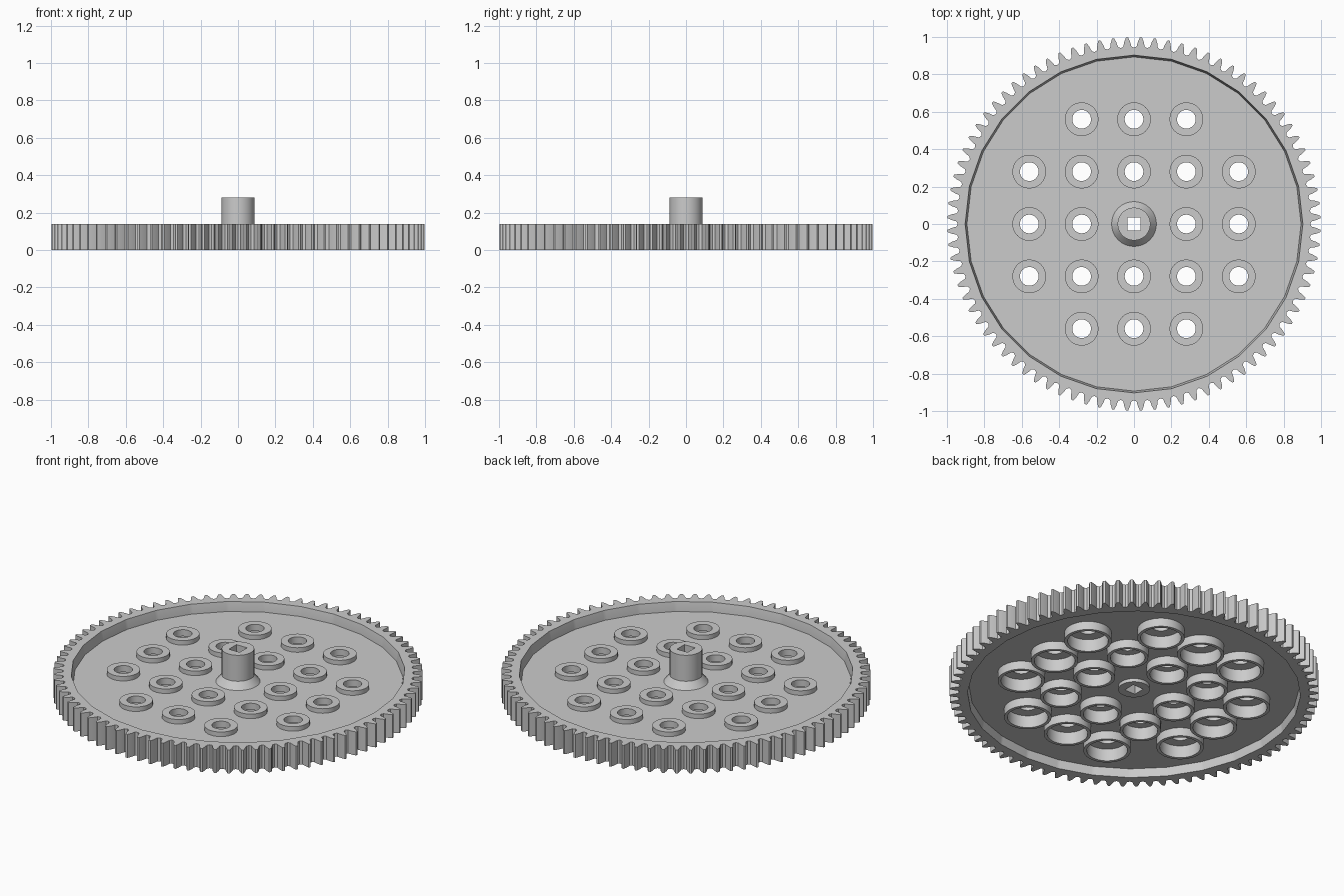
import bpy, bmesh
from math import pi, cos, sin, radians

if "Cube" in bpy.data.objects:
    bpy.data.objects.remove(bpy.data.objects["Cube"])

TEETH, PER = 84, 6
PITCH = 0.28
FLOOR, UNDER = 0.085, 0.05      # top and underside of the web


def polygon_loop(r, z, count, sides=None, rot=0.0):
    """Points on a regular polygon outline, sampled at count angles."""
    sides = sides or count
    step = 2 * pi / sides
    pts = []
    for i in range(count):
        a = 2 * pi * i / count
        d = (a - rot + 1e-9) % step - step / 2
        rr = r * cos(step / 2) / cos(d)
        pts.append((rr * cos(a), rr * sin(a), z))
    return pts


def loft(name, loops):
    """Closed ring-shaped solid through a cycle of loops."""
    bm = bmesh.new()
    rows = [[bm.verts.new(p) for p in lp] for lp in loops]
    n = len(rows[0])
    for k, row in enumerate(rows):
        nxt = rows[(k + 1) % len(rows)]
        for i in range(n):
            j = (i + 1) % n
            bm.faces.new((row[i], row[j], nxt[j], nxt[i]))
    bmesh.ops.recalc_face_normals(bm, faces=bm.faces)
    me = bpy.data.meshes.new(name)
    bm.to_mesh(me)
    bm.free()
    ob = bpy.data.objects.new(name, me)
    bpy.context.collection.objects.link(ob)
    smooth(ob)
    return ob


def smooth(ob):
    bpy.ops.object.select_all(action='DESELECT')
    ob.select_set(True)
    bpy.context.view_layer.objects.active = ob
    bpy.ops.object.shade_smooth_by_angle(angle=radians(25))


# Toothed rim: one tooth outline repeated around the wheel
tooth = [(0.0, 0.943), (0.2, 0.95), (0.29, 0.975), (0.42, 0.998),
         (0.58, 0.998), (0.71, 0.975), (0.8, 0.95)]
PER = len(tooth)
N = TEETH * PER


def tooth_loop(z):
    return [(r * cos(2 * pi * (t + f) / TEETH), r * sin(2 * pi * (t + f) / TEETH), z)
            for t in range(TEETH) for f, r in tooth]


H = 0.14
loft("toothed_rim", [
    tooth_loop(0), tooth_loop(H),
    polygon_loop(0.903, H, N, 28), polygon_loop(0.893, FLOOR, N, 28),
    polygon_loop(0.893, UNDER, N, 28), polygon_loop(0.9, 0, N, 28)])

# Grid of holes: 5 x 5 without corners and centre
spots = [(i, j) for i in range(-2, 3) for j in range(-2, 3)
         if abs(i) + abs(j) < 4 and (i, j) != (0, 0)]


def tube_radius(i, j):
    return 0.128 if max(abs(i), abs(j)) == 2 else 0.112


# Web: flat filled curve with round openings
cu = bpy.data.curves.new("web", 'CURVE')
cu.dimensions = '2D'
cu.fill_mode = 'BOTH'
cu.extrude = (FLOOR - UNDER) / 2


def outline(x, y, r, n):
    sp = cu.splines.new('POLY')
    sp.points.add(n - 1)
    for p, (px, py, _) in zip(sp.points, polygon_loop(r, 0, n)):
        p.co = (x + px, y + py, 0, 1)
    sp.use_cyclic_u = True


outline(0, 0, 0.895, 28)
outline(0, 0, 0.085, 32)
for i, j in spots:
    outline(i * PITCH, j * PITCH, tube_radius(i, j), 32)
web = bpy.data.objects.new("web", cu)
web.location.z = (FLOOR + UNDER) / 2
bpy.context.collection.objects.link(web)
bpy.ops.object.select_all(action='DESELECT')
web.select_set(True)
bpy.context.view_layer.objects.active = web
bpy.ops.object.convert(target='MESH')

# Hollow collars: raised ring above the web, wider open tube below it
masters = {}
for i, j in spots:
    R = tube_radius(i, j)
    if R not in masters:
        prof = [(0.05, 0.112), (0.09, 0.112), (0.09, FLOOR), (R, FLOOR),
                (R, 0), (R - 0.018, 0), (R - 0.018, FLOOR - 0.012), (0.05, FLOOR - 0.012)]
        ob = loft("hole_collar", [polygon_loop(r, z, 32) for r, z in prof])
        masters[R] = ob.data
    else:
        ob = bpy.data.objects.new("hole_collar", masters[R])
        bpy.context.collection.objects.link(ob)
    ob.location = (i * PITCH, j * PITCH, 0)

# Hub with flared foot and square bore
S = 0.05
loft("hub", [
    polygon_loop(0.088, 0.28, 32), polygon_loop(0.088, 0.125, 32),
    polygon_loop(0.12, FLOOR, 32), polygon_loop(0.085, FLOOR, 32),
    polygon_loop(0.085, 0.03, 32),
    polygon_loop(S, 0.03, 32, 4, pi / 4), polygon_loop(S, 0.28, 32, 4, pi / 4)])
